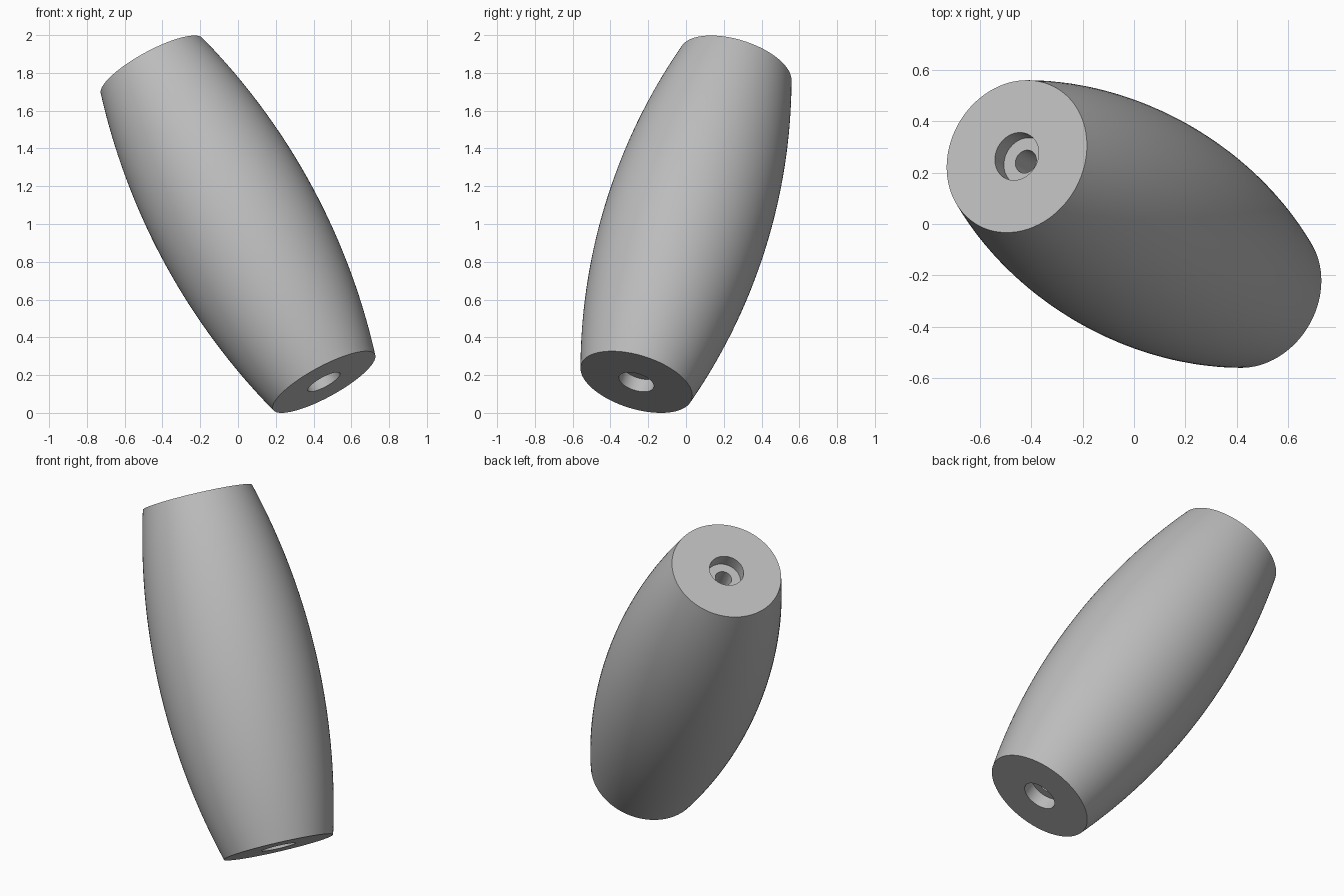
import bpy, bmesh, math
from mathutils import Vector

cube = bpy.data.objects.get("Cube")
if cube:
    bpy.data.objects.remove(cube)

HALF = 0.987       # half length along the axis
R_END, R_MID = 0.307, 0.44
R_BORE, R_HOLE = 0.096, 0.046
TOP_DEPTH, BOTTOM_DEPTH = 0.076, 0.076
SEGMENTS, STEPS = 96, 40
AXIS = Vector((-0.461, 0.266, 0.846)).normalized()

grey = bpy.data.materials.new("light grey")
grey.use_nodes = True
colour = (0.5, 0.5, 0.5, 1)
grey.diffuse_color = colour
grey.node_tree.nodes["Principled BSDF"].inputs["Base Color"].default_value = colour

# Bulging side as a circular arc between the two caps
bulge = R_MID - R_END
arc = (HALF ** 2 + bulge ** 2) / (2 * bulge)
profile = []
for i in range(STEPS + 1):
    z = HALF * (2 * i / STEPS - 1)
    profile.append((R_MID - arc + math.sqrt(arc ** 2 - z ** 2), z))

# Counterbored through hole, from the top cap down to the bottom cap
profile += [(R_BORE, HALF), (R_BORE, HALF - TOP_DEPTH), (R_HOLE, HALF - TOP_DEPTH),
            (R_HOLE, BOTTOM_DEPTH - HALF), (R_BORE, BOTTOM_DEPTH - HALF), (R_BORE, -HALF)]

# Revolve the closed profile
bm = bmesh.new()
rings = []
for s in range(SEGMENTS):
    a = 2 * math.pi * s / SEGMENTS
    rings.append([bm.verts.new((r * math.cos(a), r * math.sin(a), z)) for r, z in profile])
count = len(profile)
for s in range(SEGMENTS):
    here, there = rings[s], rings[(s + 1) % SEGMENTS]
    for i in range(count):
        j = (i + 1) % count
        bm.faces.new((here[i], there[i], there[j], here[j]))
bmesh.ops.recalc_face_normals(bm, faces=bm.faces)

# Tilt the grip and stand it on the ground
bm.transform(AXIS.to_track_quat('Z', 'Y').to_matrix().to_4x4())
lowest = min(v.co.z for v in bm.verts)
bmesh.ops.translate(bm, verts=bm.verts, vec=(0, 0, -lowest))

mesh = bpy.data.meshes.new("barrel_grip")
bm.to_mesh(mesh)
bm.free()
mesh.materials.append(grey)
grip = bpy.data.objects.new("barrel_grip", mesh)
bpy.context.collection.objects.link(grip)
bpy.context.view_layer.objects.active = grip
grip.select_set(True)
bpy.ops.object.shade_smooth_by_angle(angle=math.radians(30))
